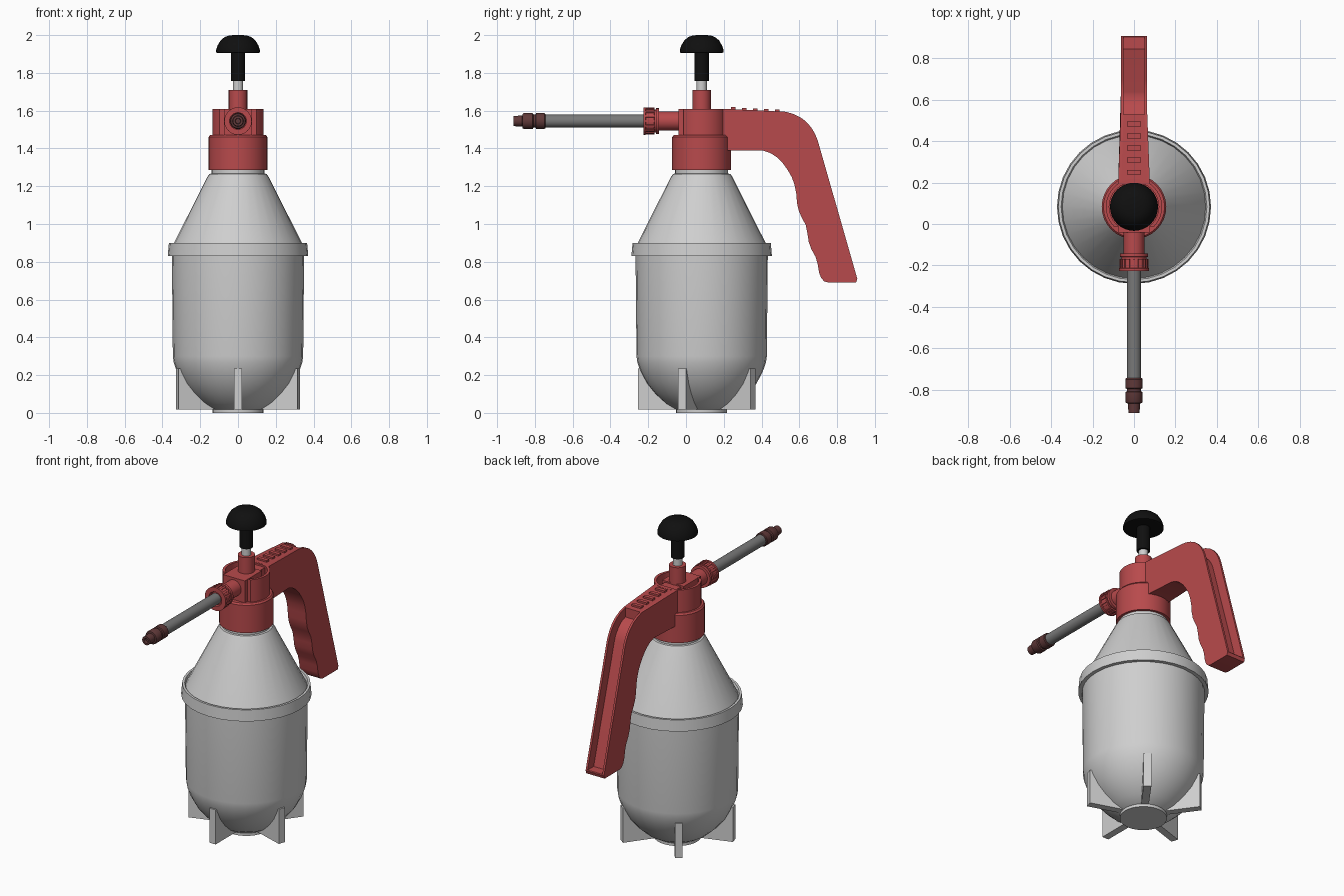
import bpy, bmesh, math
from mathutils import Matrix, Vector

if "Cube" in bpy.data.objects:
    bpy.data.objects.remove(bpy.data.objects["Cube"])

CY = 0.083      # bottle axis in y
NZ = 1.545      # spray tube axis in z


def material(name, rgb):
    m = bpy.data.materials.new(name)
    m.diffuse_color = (*rgb, 1)
    m.use_nodes = True
    m.node_tree.nodes["Principled BSDF"].inputs["Base Color"].default_value = m.diffuse_color
    return m


WHITE = material("pale_grey_plastic", (0.62, 0.62, 0.62))
RED = material("red_plastic", (0.48, 0.068, 0.072))
BLACK = material("black_plastic", (0.005, 0.005, 0.005))
GREY = material("tube_grey", (0.19, 0.19, 0.19))
MAROON = material("dark_maroon", (0.115, 0.04, 0.04))


def finish(bm, name, mat, angle=30):
    """Smooth shading with sharp edges kept, then make the object."""
    bmesh.ops.recalc_face_normals(bm, faces=bm.faces[:])
    for f in bm.faces:
        f.smooth = True
    for e in bm.edges:
        e.smooth = len(e.link_faces) == 2 and e.calc_face_angle(0) < math.radians(angle)
    me = bpy.data.meshes.new(name)
    bm.to_mesh(me)
    bm.free()
    me.materials.append(mat)
    ob = bpy.data.objects.new(name, me)
    bpy.context.collection.objects.link(ob)
    return ob


def lathe(profile, n=32):
    """Revolve (radius, height) points about z; ends on the axis become poles."""
    bm = bmesh.new()
    rings = []
    for r, z in profile:
        k = n if r > 0 else 1
        rings.append([bm.verts.new((r * math.cos(2 * math.pi * i / n),
                                    r * math.sin(2 * math.pi * i / n), z)) for i in range(k)])
    for a, b in zip(rings, rings[1:]):
        for i in range(n):
            j = (i + 1) % n
            quad = [a[i % len(a)], a[j % len(a)], b[j % len(b)], b[i % len(b)]]
            bm.faces.new(list(dict.fromkeys(quad)))
    return bm


def upright(name, profile, mat, n=32):
    bm = lathe(profile, n)
    bmesh.ops.translate(bm, verts=bm.verts[:], vec=(0, CY, 0))
    return finish(bm, name, mat)


def forward(name, profile, mat, n=24):
    """Lathe pointing to -y on the spray axis."""
    bm = lathe(profile, n)
    bm.transform(Matrix.Translation((0, 0, NZ)) @ Matrix.Rotation(math.pi / 2, 4, 'X'))
    return finish(bm, name, mat)


def box(name, lo, hi, mat, matrix=Matrix()):
    bm = bmesh.new()
    lo, hi = Vector(lo), Vector(hi)
    bmesh.ops.create_cube(bm, size=1, matrix=matrix @ Matrix.Translation((lo + hi) / 2)
                          @ Matrix.Diagonal((*(hi - lo), 1)))
    return finish(bm, name, mat)


def prism(name, pts, x0, x1, mat, flare=1.0):
    """Extrude a (y, z) outline from x0 to x1, widening next to the cap."""
    bm = bmesh.new()
    a, b = [[bm.verts.new((x * (flare if y < 0.25 else 1), y, z)) for y, z in pts]
            for x in (x0, x1)]
    bm.faces.new(a)
    bm.faces.new(b)
    for i in range(len(pts)):
        j = (i + 1) % len(pts)
        bm.faces.new((a[i], a[j], b[j], b[i]))
    return finish(bm, name, mat)


# Bottle: base disc, dome, body, collar band, shoulder cone and neck
upright("bottle", [(0, 0), (.135, 0), (.135, .018), (.14, .02), (.19, .05), (.245, .1),
                   (.29, .155), (.322, .215), (.34, .265), (.345, .3), (.35, .83),
                   (.372, .83), (.366, .9), (.352, .9), (.346, .885), (.162, 1.25),
                   (.152, 1.265), (.14, 1.267), (.14, 1.3), (0, 1.3)], WHITE)

# Five standing fins around the dome
for i in range(5):
    rot = Matrix.Translation((0, CY, 0)) @ Matrix.Rotation(math.radians(-90 + 72 * i), 4, 'Z')
    box(f"foot_fin_{i + 1}", (.1, -.022, .018), (.337, .022, .235), WHITE, rot)

# Screw cap
upright("screw_cap", [(0, 1.286), (.156, 1.286), (.156, 1.46), (.148, 1.47), (0, 1.47)], RED)

# Open cup on the cap, cut flat at the front
cup = lathe([(0, 1.465), (.136, 1.465), (.136, 1.61), (.12, 1.61), (.12, 1.54), (0, 1.54)])
cut = bmesh.ops.bisect_plane(cup, geom=cup.verts[:] + cup.edges[:] + cup.faces[:],
                             plane_co=(0, -.095, 0), plane_no=(0, -1, 0), clear_outer=True)
bmesh.ops.edgenet_fill(cup, edges=[g for g in cut['geom_cut'] if isinstance(g, bmesh.types.BMEdge)])
bmesh.ops.translate(cup, verts=cup.verts[:], vec=(0, CY, 0))
finish(cup, "cap_cup", RED)
box("valve_block", (-.075, -.04, 1.465), (.075, .13, 1.608), RED)
box("handle_bridge", (-.055, .12, 1.5), (.055, .21, 1.6), RED)

# Pump: collar, rod and knob
upright("pump_collar", [(0, 1.5), (.049, 1.5), (.049, 1.71), (.03, 1.71), (0, 1.71)], RED, 24)
upright("pump_rod", [(0, 1.7), (.027, 1.7), (.027, 1.77), (0, 1.77)], WHITE, 20)
upright("pump_knob", [(0, 1.758), (.038, 1.758), (.038, 1.91), (.105, 1.905), (.116, 1.908),
                      (.116, 1.92), (.108, 1.945), (.092, 1.972), (.07, 1.99),
                      (.045, 1.999), (0, 2.0)], BLACK)

# Handle outline (y, z): outer edge, channel floor, inner finger-grip edge
OUTER = [(.19, 1.61), (.53, 1.594), (.575, 1.58), (.616, 1.558), (.645, 1.533), (.667, 1.505),
         (.684, 1.475), (.697, 1.443), (.907, .71), (.9, .69)]
FLOOR = [(.19, 1.61), (.53, 1.594), (.53, 1.535), (.57, 1.52), (.605, 1.487), (.627, 1.455),
         (.638, 1.427), (.845, .715), (.904, .715), (.907, .71), (.9, .69)]
GRIP = [(.754, .69), (.732, .696), (.715, .715), (.704, .745), (.697, .79), (.685, .828),
        (.664, .866), (.65, .905), (.643, .95), (.634, .995), (.612, 1.035), (.597, 1.07),
        (.588, 1.11), (.584, 1.16), (.574, 1.21), (.559, 1.25), (.537, 1.288), (.511, 1.324),
        (.48, 1.354), (.45, 1.374), (.41, 1.388), (.19, 1.39)]
prism("handle_core", FLOOR + GRIP, -.051, .051, RED, 1.2)
for s, side in ((1, "right"), (-1, "left")):
    prism(f"handle_wall_{side}", OUTER + GRIP, s * .051, s * .064, RED, 1.2)

# Thumb ribs on top of the handle
for i in range(5):
    y = .25 + .0585 * i
    z = 1.61 - (y - .19) * .047
    box(f"thumb_rib_{i + 1}", (-.033, y - .012, z - .02), (.033, y + .012, z + .011), RED)

# Spray outlet with ribbed nut
forward("outlet_neck", [(0, .02), (.05, .02), (.05, .15), (0, .15)], RED)
forward("outlet_nut", [(0, .142), (.068, .142), (.068, .158), (.06, .16), (.06, .168),
                       (.066, .17), (.066, .212), (.073, .214), (.073, .226),
                       (.045, .226), (.04, .218), (0, .218)], RED)
for i in range(16):
    rot = Matrix.Translation((0, 0, NZ)) @ Matrix.Rotation(i * math.pi / 8, 4, 'Y')
    box(f"nut_rib_{i + 1}", (-.006, -.214, .055), (.006, -.168, .071), RED, rot)

# Spray tube and nozzle tip
forward("spray_tube", [(0, .2), (.034, .2), (.034, .76), (0, .76)], GREY)
forward("nozzle_tip", [(0, .745), (.038, .745), (.042, .75), (.042, .793), (.035, .797),
                       (.035, .808), (.042, .812), (.042, .858), (.038, .865), (.029, .867),
                       (.027, .914), (.015, .914), (.013, .895), (0, .895)], MAROON)
